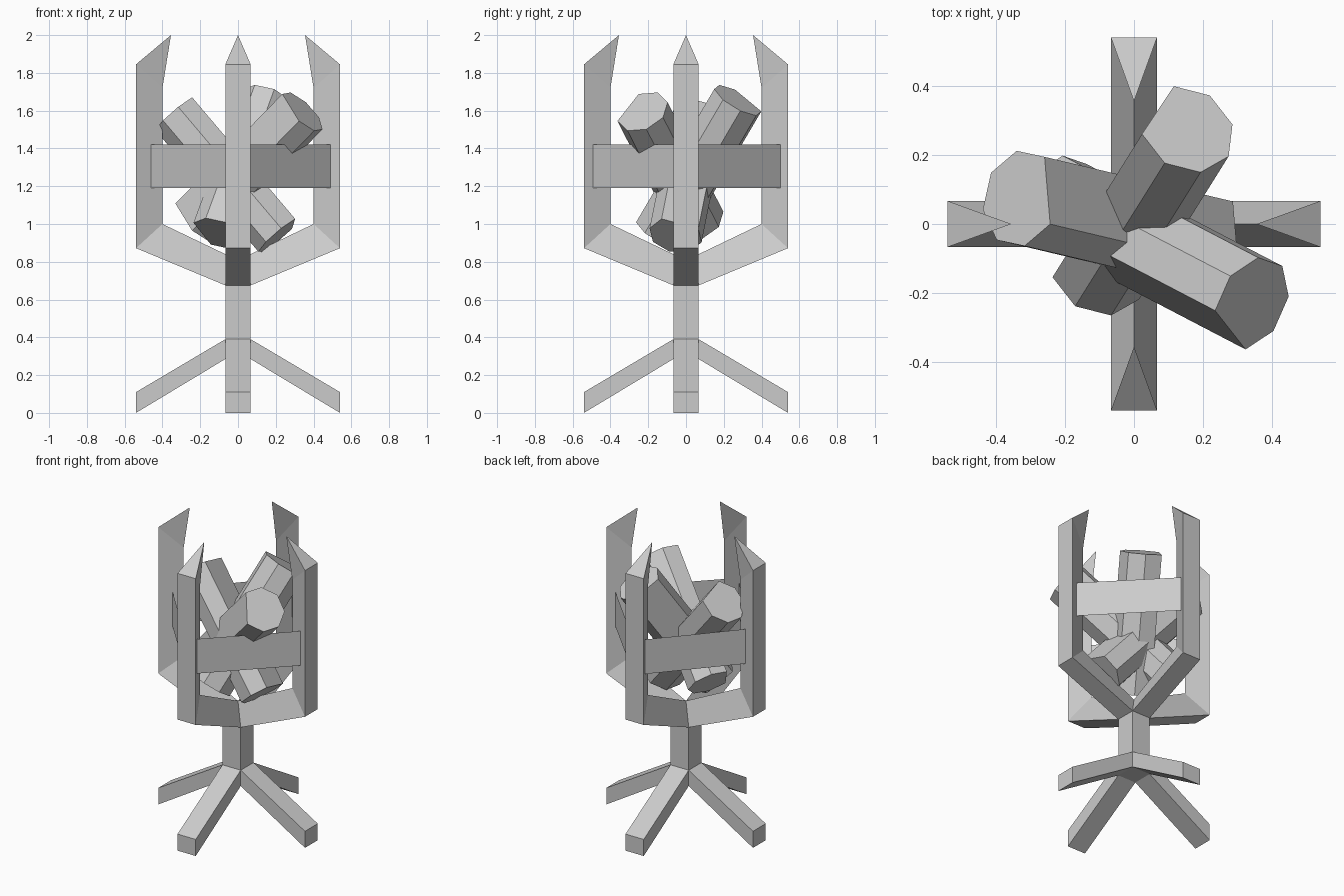
import bpy, math
from mathutils import Matrix, Vector

if "Cube" in bpy.data.objects:
    bpy.data.objects.remove(bpy.data.objects["Cube"])

W = 0.067  # half width of every bar


def add_mesh(name, verts, faces, angle=0.0):
    me = bpy.data.meshes.new(name)
    me.from_pydata([tuple(v) for v in verts], [], faces)
    me.transform(Matrix.Rotation(angle, 4, 'Z'))
    ob = bpy.data.objects.new(name, me)
    bpy.context.collection.objects.link(ob)
    return ob


def two_sides(profile):
    """Profile in (radius, z), copied to both sides of the bar."""
    return [(r, s * W, z) for s in (-1, 1) for r, z in profile]


def leg(name, angle):
    v = two_sides([(W, 0.285), (0.54, 0.0), (0.54, 0.11), (W, 0.39)])
    f = [(0, 1, 2, 3), (7, 6, 5, 4), (1, 0, 4, 5), (2, 1, 5, 6), (3, 2, 6, 7)]
    add_mesh(name, v, f, angle)


def prong(name, angle):
    # triangular section: wide outer face, ridge along the inside, pointed tip
    v = two_sides([(W, 0.675), (0.54, 0.872), (0.54, 1.845)])
    v += [(0, 0, 0.808), (0.40, 0, 1.0), (0.40, 0, 1.72), (0.355, 0, 2.0)]
    f = [(1, 0, 3, 4), (2, 1, 4, 5), (2, 5, 9)]
    f += [(0, 1, 7, 6), (1, 2, 8, 7), (2, 9, 8)]
    f += [(4, 3, 6, 7), (5, 4, 7, 8), (9, 5, 8)]
    add_mesh(name, v, f, angle)


def log(name, bottom, top, corner, r=0.143):
    # octagonal log with one corner cut flat;
    # corner is the top-view position of the end vertex before the cut
    a, b = Vector(bottom), Vector(top)
    axis = (b - a).normalized()
    dx, dy = corner[0] - b.x, corner[1] - b.y
    u = Vector((dx, dy, -(dx * axis.x + dy * axis.y) / axis.z)).normalized()
    w = axis.cross(u)
    ring = [(u * math.cos(t) + w * math.sin(t)) * r
            for t in (math.pi / 4 * i for i in range(8) if i != 1)]
    n = len(ring)
    v = [a + p for p in ring] + [b + p for p in ring]
    f = [(i, (i + 1) % n, (i + 1) % n + n, i + n) for i in range(n)]
    f += [tuple(reversed(range(n))), tuple(range(n, 2 * n))]
    add_mesh(name, v, f)


# central post
bpy.ops.mesh.primitive_cube_add(size=1, location=(0, 0, 0.48))
post = bpy.context.object
post.name = "post"
post.scale = (2 * W, 2 * W, 0.39)

# four feet and four basket prongs
for k, side in enumerate(("right", "back", "left", "front")):
    leg(side + "_leg", k * math.pi / 2)
    prong(side + "_prong", k * math.pi / 2)

# thin flat bands between neighbouring prongs
bands = {"front_right": ((0.043, -0.495), (0.49, -0.043)),
         "back_right": ((0.49, 0.043), (0.043, 0.505)),
         "back_left": ((-0.043, 0.505), (-0.46, 0.03)),
         "front_left": ((-0.46, -0.03), (-0.043, -0.495))}
for name, (p, q) in bands.items():
    add_mesh(name + "_band",
             [(*p, 1.19), (*q, 1.19), (*q, 1.42), (*p, 1.42)], [(0, 1, 2, 3)])

# crossed logs
log("back_log", (-0.105, -0.14, 0.95), (0.154, 0.274, 1.655), (0.115, 0.40))
log("left_log", (0.217, -0.055, 0.94), (-0.328, 0.074, 1.583), (-0.243, 0.0))
log("right_log", (-0.225, 0.065, 1.015), (0.341, -0.23, 1.595), (0.237, -0.25))
